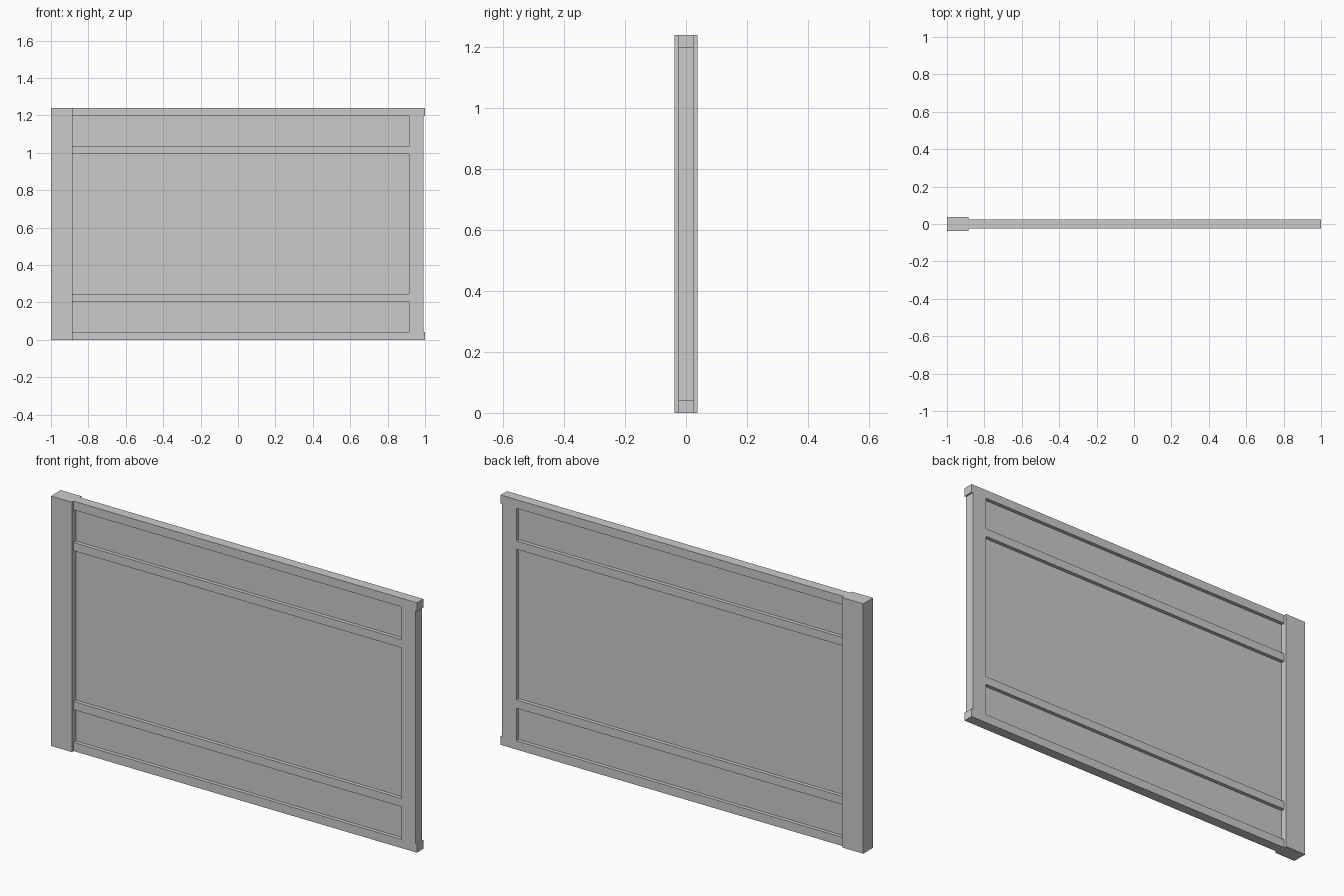
import bpy
import bmesh

if "Cube" in bpy.data.objects:
    bpy.data.objects.remove(bpy.data.objects["Cube"])

H = 1.24            # overall height
POST_Y = 0.0385     # half depth of the post
FRAME_Y = 0.025     # half depth of rails and stile
PANEL_Y = 0.0065    # half depth of the sunken panel
RAIL = 0.043        # outer rail height


def box(name, x0, x1, half_y, z0, z1):
    bm = bmesh.new()
    bmesh.ops.create_cube(bm, size=1)
    bmesh.ops.scale(bm, vec=(x1 - x0, 2 * half_y, z1 - z0), verts=bm.verts)
    bmesh.ops.translate(bm, vec=((x0 + x1) / 2, 0, (z0 + z1) / 2), verts=bm.verts)
    mesh = bpy.data.meshes.new(name)
    bm.to_mesh(mesh)
    bm.free()
    obj = bpy.data.objects.new(name, mesh)
    bpy.context.collection.objects.link(obj)
    return obj


# Thick hinge post and slightly recessed closing stile
box("hinge_post", -1.0, -0.885, POST_Y, 0, H)
box("end_stile", 0.914, 0.992, FRAME_Y, RAIL, H - RAIL)

# Outer and intermediate rails, repeated at top and bottom
for side, flip in (("bottom", False), ("top", True)):
    for kind, z0, z1, x1 in (("outer", 0, RAIL, 1.0), ("middle", 0.205, 0.246, 0.914)):
        if flip:
            z0, z1 = H - z1, H - z0
        box(f"{side}_{kind}_rail", -0.885, x1, FRAME_Y, z0, z1)

# Thin panel filling the openings between the rails
edges = (RAIL, 0.205, 0.246, H - 0.246, H - 0.205, H - RAIL)
for i, name in enumerate(("lower", "centre", "upper")):
    box(f"{name}_panel", -0.885, 0.914, PANEL_Y, edges[2 * i], edges[2 * i + 1])
